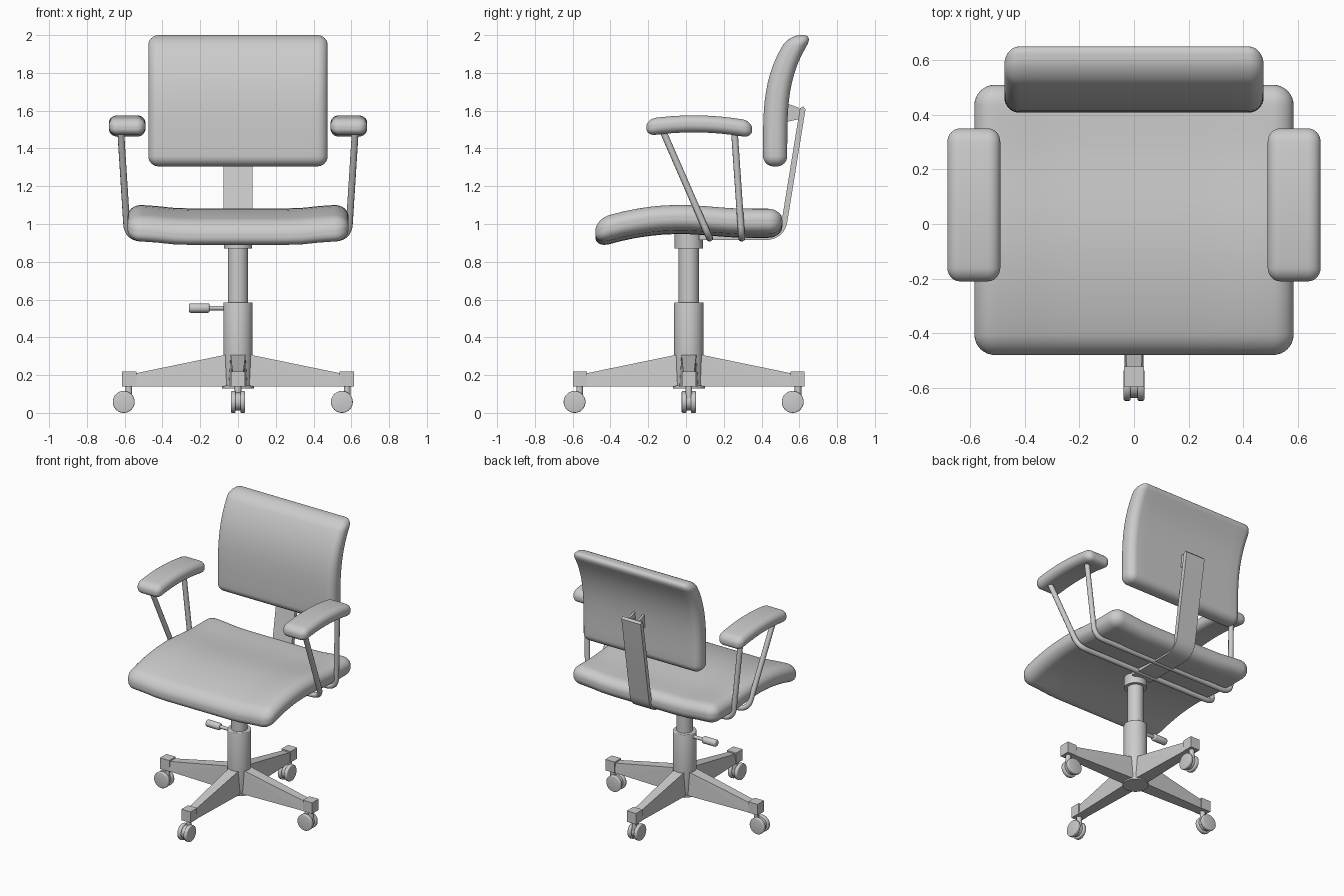
import bpy, bmesh, math
from mathutils import Vector, Matrix

if "Cube" in bpy.data.objects:
    bpy.data.objects.remove(bpy.data.objects["Cube"])

CY = 0.015  # y of the central column


def finish(name, bm, smooth=True):
    bmesh.ops.recalc_face_normals(bm, faces=bm.faces)
    if smooth:
        for f in bm.faces:
            f.smooth = True
        for e in bm.edges:
            if len(e.link_faces) == 2 and e.calc_face_angle(0) > math.radians(35):
                e.smooth = False
    me = bpy.data.meshes.new(name)
    bm.to_mesh(me)
    bm.free()
    ob = bpy.data.objects.new(name, me)
    bpy.context.collection.objects.link(ob)
    return ob


def cushion(name, centre, half, r, bend):
    """Rounded box with dense grid, then bent by a function of the point."""
    bm = bmesh.new()
    bmesh.ops.create_cube(bm, size=2)
    bmesh.ops.subdivide_edges(bm, edges=bm.edges[:], cuts=19, use_grid_fill=True)
    k = 0.6
    for v in bm.verts:
        q, e = Vector(), Vector()
        for i in range(3):
            u = v.co[i]
            q[i] = max(-1, min(1, u / k)) * (half[i] - r[i])
            e[i] = math.copysign(math.tan(max(0, abs(u) - k) / (1 - k) * math.pi / 4), u)
        e.normalize()
        p = Vector(centre) + q + Vector(e[i] * r[i] for i in range(3))
        v.co = p + bend(p)
    return finish(name, bm)


def cyl(name, radius, depth, loc, axis='Z', M=Matrix(), bevel=0, seg=32):
    rot = {'X': Matrix.Rotation(math.pi / 2, 4, 'Y'),
           'Y': Matrix.Rotation(math.pi / 2, 4, 'X'), 'Z': Matrix()}[axis]
    bm = bmesh.new()
    bmesh.ops.create_cone(bm, cap_ends=True, segments=seg, radius1=radius, radius2=radius, depth=depth)
    if bevel:
        rim = [e for e in bm.edges if abs(e.verts[0].co.z - e.verts[1].co.z) < 1e-5]
        bmesh.ops.bevel(bm, geom=rim, offset=bevel, segments=3, profile=0.5, affect='EDGES')
    bm.transform(M @ Matrix.Translation(loc) @ rot)
    return finish(name, bm)


def hull(name, pts, M=Matrix()):
    bm = bmesh.new()
    for p in pts:
        bm.verts.new(M @ Vector(p))
    bmesh.ops.convex_hull(bm, input=bm.verts[:])
    bmesh.ops.dissolve_limit(bm, angle_limit=0.01, verts=bm.verts[:], edges=bm.edges[:])
    return finish(name, bm, False)


def prism(name, prof, x0, x1):
    """Extrude a (y, z) outline from x0 to x1."""
    bm = bmesh.new()
    f = bm.faces.new([bm.verts.new((x0, y, z)) for y, z in prof])
    g = bmesh.ops.extrude_face_region(bm, geom=[f])['geom']
    bmesh.ops.translate(bm, vec=(x1 - x0, 0, 0), verts=[v for v in g if isinstance(v, bmesh.types.BMVert)])
    return finish(name, bm)


def rounded(pts, r, n=8):
    """Round the inner corners of a polyline."""
    pts = [Vector(p) for p in pts]
    out = [pts[0]]
    for a, b, c in zip(pts, pts[1:], pts[2:]):
        p, q = b + (a - b).normalized() * r, b + (c - b).normalized() * r
        for i in range(n + 1):
            t = i / n
            out.append(p * (1 - t) ** 2 + b * 2 * t * (1 - t) + q * t * t)
    return out + [pts[-1]]


def lerp(x, table):
    """Smooth interpolation through (x, value) pairs."""
    for (a, va), (b, vb) in zip(table, table[1:]):
        if x <= b:
            return va + (vb - va) * max(0, (x - a) / (b - a))
    return table[-1][1]


# Seat: waterfall front, slightly raised sides
def seat_bend(p):
    t = max(0, min(1, (abs(p.x) - 0.28) / 0.24))
    front = max(0, -0.03 - p.y)
    back = max(0, min(1, (p.y + 0.03) / 0.35))
    return Vector((0, 0, 0.018 * t * t * (3 - 2 * t) - 0.38 * front ** 2
                   - 0.02 * back * back * (3 - 2 * back)))


cushion("seat", (0, 0.015, 1.015), (0.585, 0.495, 0.068), (0.075, 0.075, 0.06), seat_bend)

# Backrest: curls backward at the top
cushion("backrest", (0, 0.472, 1.6525), (0.475, 0.064, 0.3475), (0.055, 0.055, 0.055),
        lambda p: Vector((0, 0.725 * max(0, p.z - 1.4) ** 3.2, 0)))

# Armrest pads and the two tube hoops that carry them under the seat
for s, side in ((-1, "left"), (1, "right")):
    cushion(side + "_armrest", (s * 0.587, 0.07, 1.53), (0.097, 0.28, 0.045), (0.045, 0.05, 0.04),
            lambda p: Vector((0, 0, -0.025 * ((p.y - 0.04) / 0.28) ** 2)))

for name, ytop, ybot in (("front_arm_tube", -0.13, 0.125), ("rear_arm_tube", 0.255, 0.295)):
    half = [(0.622, ytop, 1.51), (0.585, ybot, 0.925), (0, ybot, 0.925)]
    half = rounded(half, 0.08)
    path = half + [Vector((-p.x, p.y, p.z)) for p in reversed(half[:-1])]
    cu = bpy.data.curves.new(name, 'CURVE')
    cu.dimensions = '3D'
    cu.bevel_depth = 0.018
    cu.bevel_resolution = 3
    sp = cu.splines.new('POLY')
    sp.points.add(len(path) - 1)
    for pt, p in zip(sp.points, path):
        pt.co = (*p, 1)
    sp.use_smooth = True
    bpy.context.collection.objects.link(bpy.data.objects.new(name, cu))

# Back support: flat bent bar
line = rounded([(0.07, 0.93), (0.508, 0.93), (0.618, 1.61)], 0.09)
inner, outer = [], []
for i, p in enumerate(line):
    d = (line[min(i + 1, len(line) - 1)] - line[max(i - 1, 0)]).normalized()
    n = Vector((-d.y, d.x)) * 0.015
    inner.append(p + n)
    outer.append(p - n)
prism("back_support", outer + [Vector((0.62, 1.622))] + inner[::-1], -0.077, 0.077)

# Tilt hinge between support and backrest
for x in (-0.045, 0.03):
    prism("hinge_lug", [(0.53, 1.64), (0.598, 1.615), (0.606, 1.59), (0.598, 1.555), (0.53, 1.54)], x, x + 0.015)
cyl("hinge_pin", 0.016, 0.1, (0, 0.575, 1.583), 'X', seg=16)

# Gas column
cyl("seat_collar", 0.075, 0.1, (0, CY, 0.92))
cyl("upper_column", 0.054, 0.36, (0, CY, 0.74))
cyl("lower_column", 0.078, 0.445, (0, CY, 0.3625), bevel=0.005)
cyl("hub_disc", 0.085, 0.014, (0, CY, 0.137))

# Height lever
cyl("lever_rod", 0.012, 0.12, (-0.12, CY, 0.555), 'X', seg=16)
cyl("lever_knob", 0.025, 0.11, (-0.205, CY, 0.555), 'X', bevel=0.01, seg=16)

# Four star legs with end blocks and twin-wheel casters
for i, wheel_r in enumerate((0.55, 0.55, 0.605, 0.605)):
    M = Matrix.Translation((0, CY, 0)) @ Matrix.Rotation(i * math.pi / 2, 4, 'Z')
    hull("leg", [(x, s * w, z) for s in (-1, 1) for x, w, z in
                 ((0.03, 0.05, 0.14), (0.03, 0.04, 0.315), (0.54, 0.034, 0.14), (0.54, 0.028, 0.21))], M)
    hull("leg_end", [(x, y, z) for x in (0.538, 0.613) for y in (-0.037, 0.037) for z in (0.14, 0.22)], M)
    cyl("caster_stem", 0.018, 0.07, (0.578, 0, 0.11), M=M, seg=16)
    cyl("caster_core", 0.047, 0.036, (wheel_r, 0, 0.06), 'Y', M)
    for s in (-1, 1):
        cyl("caster_wheel", 0.058, 0.026, (wheel_r, s * 0.025, 0.058), 'Y', M, bevel=0.006)
